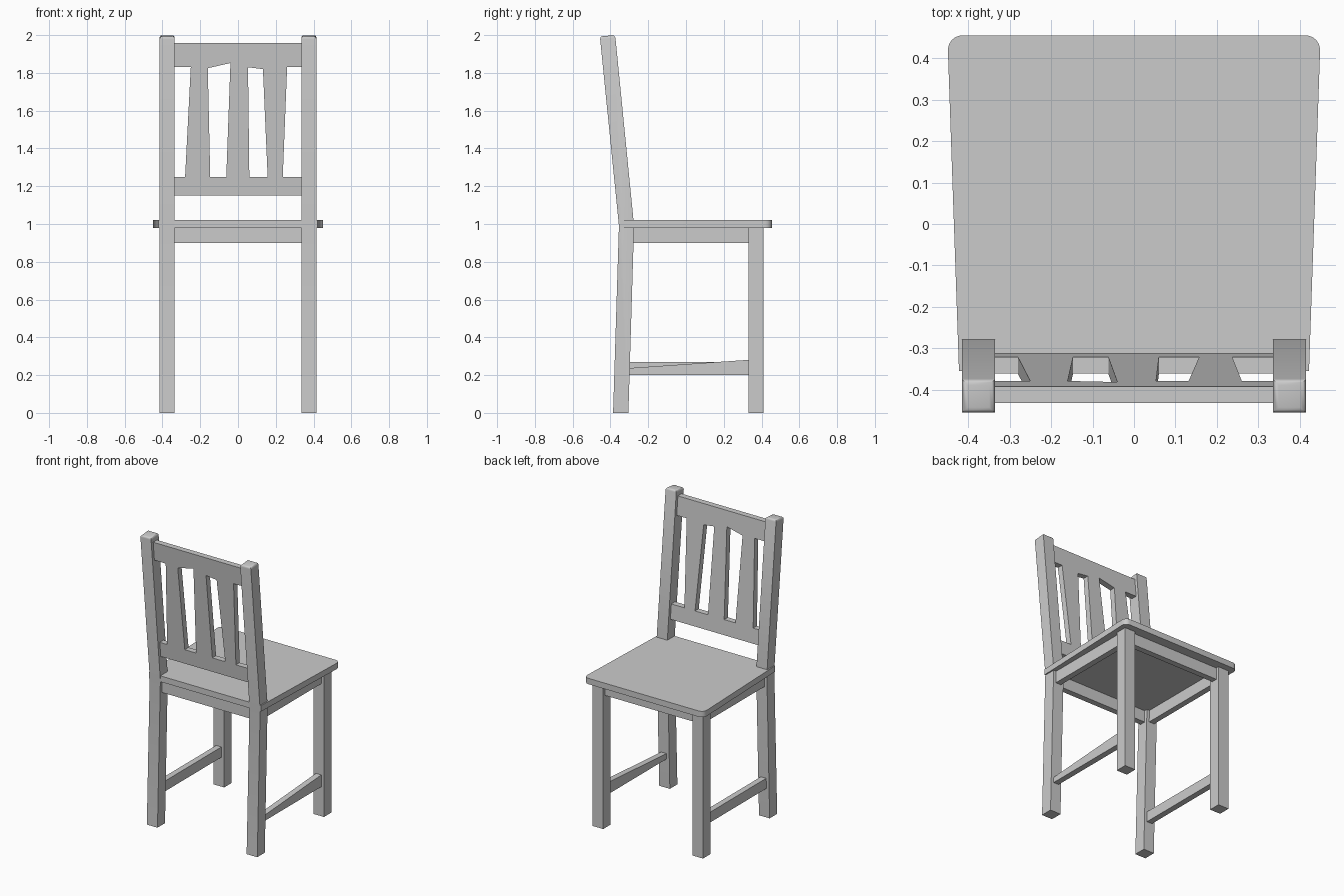
import bpy, bmesh, math
from mathutils import Vector

if "Cube" in bpy.data.objects:
    bpy.data.objects.remove(bpy.data.objects["Cube"])


def make_object(name, bm):
    bmesh.ops.recalc_face_normals(bm, faces=bm.faces[:])
    mesh = bpy.data.meshes.new(name)
    bm.to_mesh(mesh)
    bm.free()
    ob = bpy.data.objects.new(name, mesh)
    bpy.context.collection.objects.link(ob)
    return ob


def prism(name, points, depth, post=None):
    """Extrude a closed outline of 3D points along the depth vector."""
    bm = bmesh.new()
    face = bm.faces.new([bm.verts.new(p) for p in points])
    ext = bmesh.ops.extrude_face_region(bm, geom=[face], use_keep_orig=True)
    moved = [g for g in ext["geom"] if isinstance(g, bmesh.types.BMVert)]
    bmesh.ops.translate(bm, verts=moved, vec=Vector(depth))
    bmesh.ops.recalc_face_normals(bm, faces=bm.faces[:])
    if post:
        post(bm)
    return make_object(name, bm)


def box(name, x0, x1, y0, y1, z0, z1):
    return prism(name, [(x0, y0, z0), (x1, y0, z0), (x1, y1, z0), (x0, y1, z0)],
                 (0, 0, z1 - z0))


def round_top(bm):
    edges = [e for e in bm.edges if all(v.co.z > 1.9 for v in e.verts)]
    bmesh.ops.bevel(bm, geom=edges, offset=0.014, segments=3, profile=0.5,
                    affect='EDGES')


def round_front(bm):
    edges = [e for e in bm.edges if all(v.co.y > 0.4 for v in e.verts)
             and abs(e.verts[0].co.z - e.verts[1].co.z) > 0.01]
    bmesh.ops.bevel(bm, geom=edges, offset=0.037, segments=6, profile=0.5,
                    affect='EDGES')


# Seat: tapered board with rounded wide corners
seat = prism("seat", [(-0.422, -0.355, 0.98), (0.422, -0.355, 0.98),
                      (0.45, 0.455, 0.98), (-0.45, 0.455, 0.98)],
             (0, 0, 0.04), round_front)

# Legs, side aprons and side stretchers
post_profile = [(-0.386, 0), (-0.305, 0), (-0.275, 0.99), (-0.375, 2.0),
                (-0.456, 1.993), (-0.355, 0.99)]
smooth = [seat]
for side, s in (("left", -1), ("right", 1)):
    x0 = 0.335 if s > 0 else -0.415
    smooth.append(prism(f"back_post_{side}", [(x0, y, z) for y, z in post_profile],
                        (0.08, 0, 0), round_top))
    box(f"front_leg_{side}", x0, x0 + 0.08, 0.33, 0.41, 0, 0.98)
    box(f"side_apron_{side}", x0 + 0.02, x0 + 0.06, -0.29, 0.34, 0.90, 0.98)
    back_z, front_z = (0.237, 0.281) if s > 0 else (0.27, 0.27)
    prism(f"side_stretcher_{side}",
          [(x0 + 0.02, y, z) for y, z in ((-0.305, 0.2), (0.335, 0.2),
                                          (0.335, front_z), (-0.305, back_z))],
          (0.04, 0, 0))

# Front and back aprons
box("front_apron", -0.34, 0.34, 0.35, 0.39, 0.90, 0.98)
box("back_apron", -0.34, 0.34, -0.337, -0.297, 0.90, 0.98)

# Backrest: two rails joined by three uneven slats, leaning with the posts
bm = bmesh.new()


def back_vert(x, z):
    return bm.verts.new((x, -0.295 - 0.1 * (z - 0.99), z))


upper = [back_vert(x, z) for x, z in (
    (-0.34, 1.83), (-0.25, 1.83), (-0.16, 1.825), (-0.04, 1.852),
    (0.053, 1.83), (0.132, 1.82), (0.26, 1.83), (0.34, 1.83))]
lower = [back_vert(x, 1.25) for x in (
    -0.34, -0.28, -0.147, -0.062, 0.06, 0.157, 0.237, 0.34)]
bm.faces.new(upper + [back_vert(0.34, 1.957), back_vert(-0.34, 1.957)])
bm.faces.new([back_vert(-0.34, 1.15), back_vert(0.34, 1.15)] + lower[::-1])
for i in (1, 3, 5):
    bm.faces.new([lower[i], lower[i + 1], upper[i + 1], upper[i]])
ext = bmesh.ops.extrude_face_region(bm, geom=bm.faces[:], use_keep_orig=True)
bmesh.ops.translate(bm, vec=(0, -0.04, 0),
                    verts=[g for g in ext["geom"] if isinstance(g, bmesh.types.BMVert)])
make_object("backrest", bm)

# Smooth only the rounded corners
for ob in smooth:
    bpy.ops.object.select_all(action='DESELECT')
    ob.select_set(True)
    bpy.context.view_layer.objects.active = ob
    bpy.ops.object.shade_smooth_by_angle(angle=math.radians(32))
